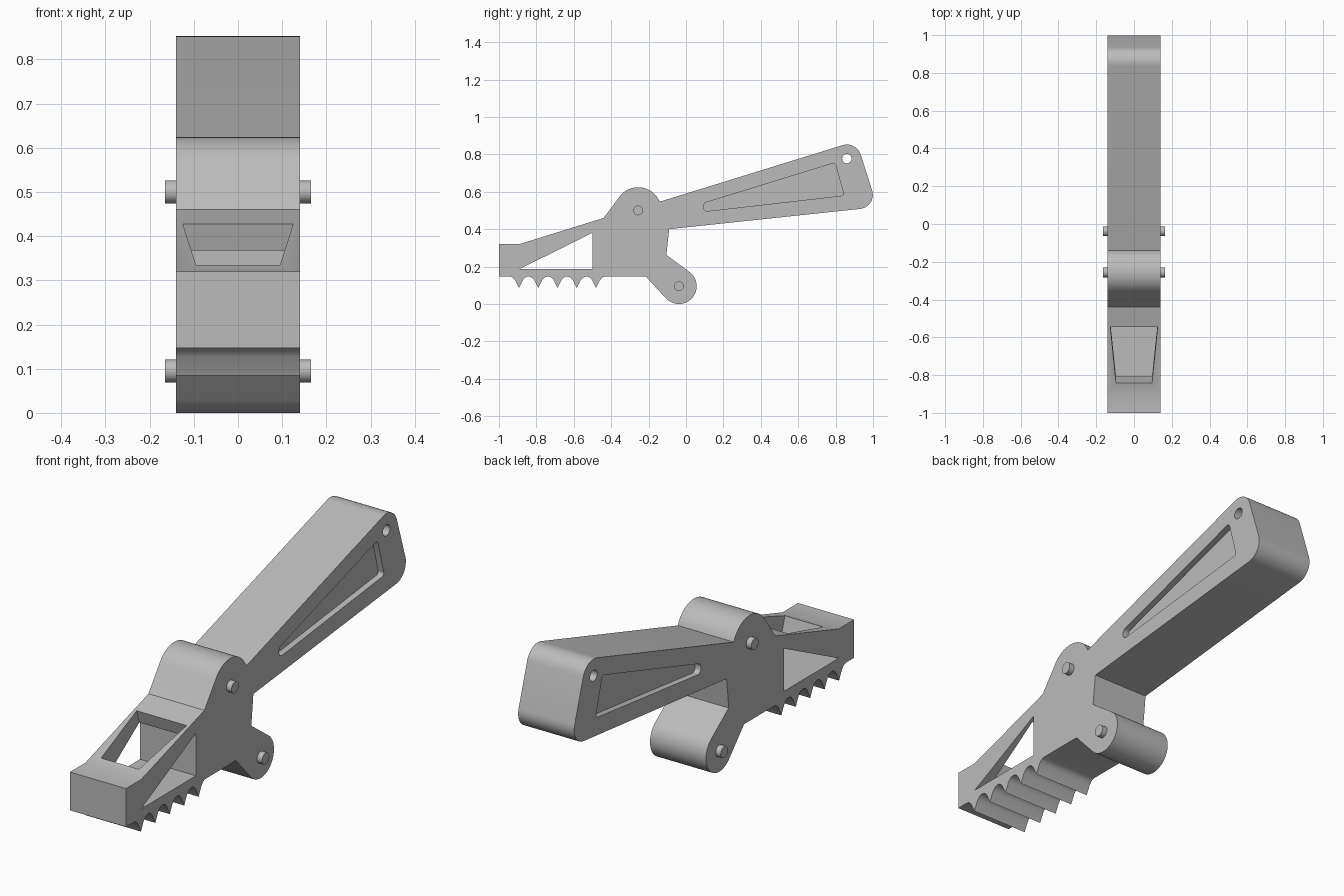
import bpy, bmesh
from math import cos, sin, tan, radians, pi
from mathutils import Vector

HALF = 0.14  # half the body width

cube = bpy.data.objects.get("Cube")
if cube:
    bpy.data.objects.remove(cube, do_unlink=True)

grey = bpy.data.materials.new("grey")
grey.use_nodes = True
GREY = (0.5, 0.5, 0.5, 1)
grey.diffuse_color = GREY
grey.node_tree.nodes["Principled BSDF"].inputs["Base Color"].default_value = GREY


def arc(centre, r, start, end, n=16):
    """Points on an arc, angles in degrees."""
    angles = [radians(start + (end - start) * i / n) for i in range(n + 1)]
    return [(centre[0] + r * cos(a), centre[1] + r * sin(a)) for a in angles]


def rounded(before, corner, after, r, n=10):
    """Points of a fillet at a corner."""
    c = Vector(corner)
    u = (Vector(before) - c).normalized()
    v = (Vector(after) - c).normalized()
    half = u.angle(v) / 2
    centre = c + (u + v).normalized() * (r / sin(half))
    a = c + u * (r / tan(half)) - centre
    b = c + v * (r / tan(half)) - centre
    turn = pi - 2 * half
    return [tuple(centre + (a * sin(turn * (1 - i / n)) + b * sin(turn * i / n)) / sin(turn))
            for i in range(n + 1)]


def prism(name, bottom, step):
    """Extrude a closed loop of 3D points by a vector."""
    bm = bmesh.new()
    face = bm.faces.new([bm.verts.new(p) for p in bottom])
    new = bmesh.ops.extrude_face_region(bm, geom=[face])["geom"]
    bmesh.ops.translate(bm, vec=step, verts=[g for g in new if isinstance(g, bmesh.types.BMVert)])
    bmesh.ops.recalc_face_normals(bm, faces=bm.faces)
    mesh = bpy.data.meshes.new(name)
    bm.to_mesh(mesh)
    bm.free()
    mesh.materials.append(grey)
    obj = bpy.data.objects.new(name, mesh)
    bpy.context.collection.objects.link(obj)
    return obj


def side_prism(name, profile, x0, x1):
    """Extrude a (y, z) profile from x0 to x1."""
    return prism(name, [(x0, y, z) for y, z in profile], (x1 - x0, 0, 0))


def activate(obj):
    bpy.ops.object.select_all(action='DESELECT')
    obj.select_set(True)
    bpy.context.view_layer.objects.active = obj


def cut(target, cutter):
    mod = target.modifiers.new("cut", 'BOOLEAN')
    mod.operation = 'DIFFERENCE'
    mod.solver = 'EXACT'
    mod.object = cutter
    activate(target)
    bpy.ops.object.modifier_apply(modifier=mod.name)
    bpy.data.objects.remove(cutter, do_unlink=True)


UPPER_PIVOT = (-0.256, 0.5)
LOWER_PIVOT = (-0.038, 0.095)

# Body outline: nose, upper hub, handle, lower hub
neck, under = (-0.14, 0.545), (-0.09, 0.4)
top_corner, low_corner = (0.911, 0.872), (1.023, 0.518)
outline = [(-1, 0.147), (-1, 0.32), (-0.89, 0.32), (-0.44, 0.46)]
outline += arc(UPPER_PIVOT, 0.124, 147, 22, 28)
outline += rounded(neck, top_corner, low_corner, 0.078)
outline += rounded(top_corner, low_corner, under, 0.075)
outline += [under, (-0.105, 0.262)]
outline += arc(LOWER_PIVOT, 0.095, 53, -137, 32)
outline += [(-0.215, 0.147)]

# Teeth along the underside, pointed tips between round arches
PITCH, TEETH = 0.103, 5
flank = [(1, 0), (0.8, 0.002), (0.6, 0.008), (0.4, 0.02)]
for i in reversed(range(TEETH)):
    tip = -0.893 + PITCH * i
    rise = [(tip + t * PITCH / 2, 0.147 - d) for t, d in flank]
    fall = [(tip - t * PITCH / 2, 0.147 - d) for t, d in reversed(flank)]
    outline += rise + [(tip, 0.085)] + (fall if i == 0 else fall[:-1])

body = side_prism("clamp_body", outline, -HALF, HALF)

# Triangular opening through the jaw
cut(body, side_prism("jaw_opening", [(-0.89, 0.187), (-0.5, 0.187), (-0.5, 0.38)], -0.3, 0.3))

# Tapered window sunk square to the sloping top of the jaw
slope = Vector((0, 0.45, 0.14)).normalized()
down = Vector((0, slope.z, -slope.y))
front, back = Vector((0, -0.842, 0.335)), Vector((0, -0.545, 0.427))
loop = [front + Vector((-0.095, 0, 0)), front + Vector((0.095, 0, 0)),
        back + Vector((0.125, 0, 0)), back + Vector((-0.125, 0, 0))]
depth = 0.13
window = prism("jaw_window", [p - down * 0.05 for p in loop], down * (depth + 0.05))
cut(body, window)

# Hanging hole in the handle end
cut(body, side_prism("handle_hole", arc((0.86, 0.777), 0.025, 0, 345, 23), -0.3, 0.3))

# Shallow rounded recess on each side of the handle
corners = [(0.094, 0.539), (0.797, 0.755), (0.845, 0.58), (0.094, 0.494)]
radii = [0.02, 0.014, 0.014, 0.02]
recess = []
for i, r in enumerate(radii):
    recess += rounded(corners[i - 1], corners[i], corners[(i + 1) % 4], r, 6)
for side in (-1, 1):
    cut(body, side_prism("handle_recess", recess, side * (HALF - 0.028), side * 0.2))

# Pivot pins poking out of both sides
parts = [body]
for name, centre in (("upper_pin", UPPER_PIVOT), ("lower_pin", LOWER_PIVOT)):
    parts.append(side_prism(name, arc(centre, 0.026, 0, 345, 23), -0.165, 0.165))

for part in parts:
    activate(part)
    bpy.ops.object.shade_smooth_by_angle(angle=radians(25))
